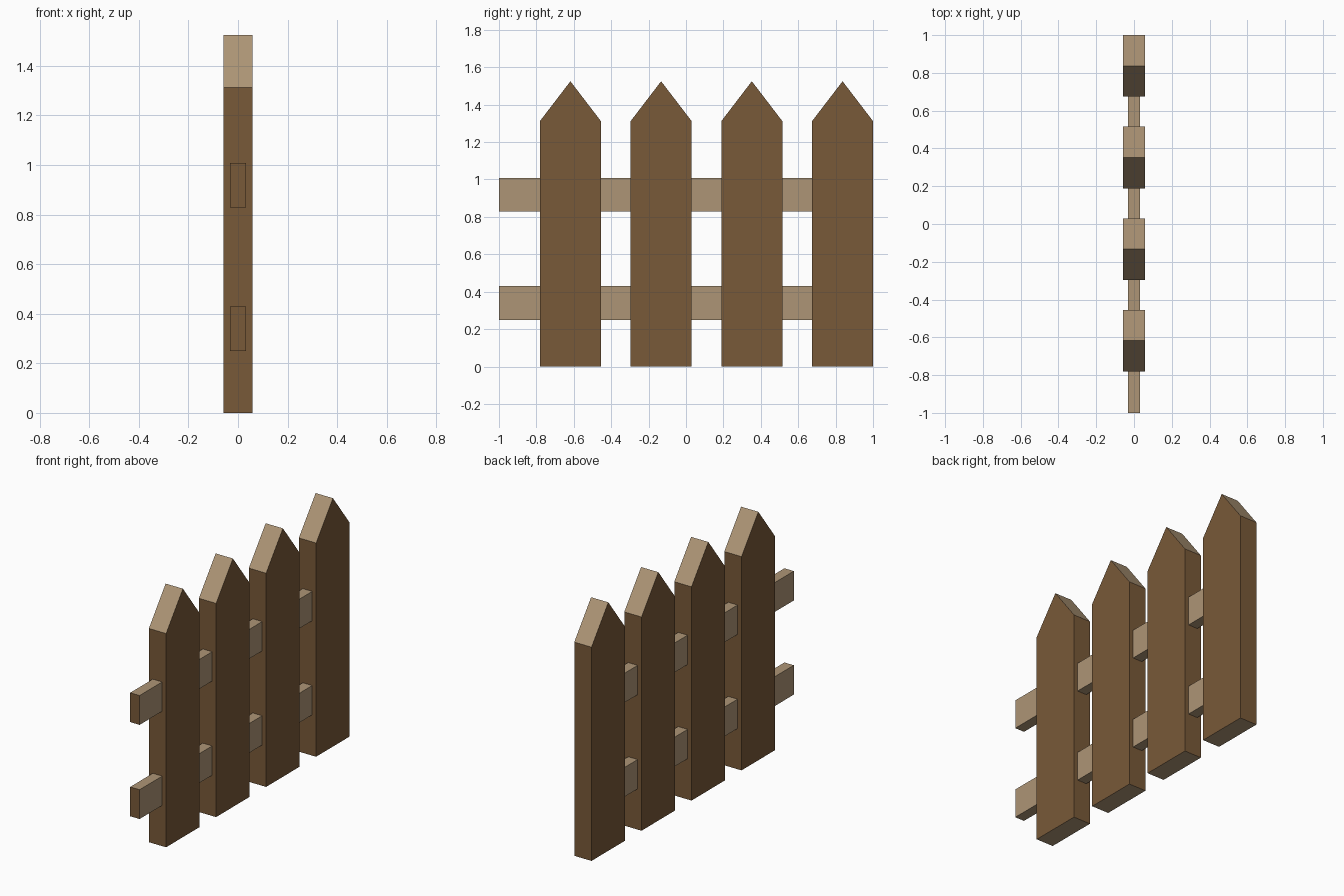
import bpy, bmesh

if "Cube" in bpy.data.objects:
    bpy.data.objects.remove(bpy.data.objects["Cube"])

PITCH, FIRST_Y = 0.485, -0.618
HALF_W, HALF_T = 0.163, 0.0585
SHOULDER, PEAK = 1.312, 1.525


def material(name, color):
    m = bpy.data.materials.new(name)
    m.diffuse_color = (*color, 1)
    m.use_nodes = True
    m.node_tree.nodes["Principled BSDF"].inputs["Base Color"].default_value = m.diffuse_color
    return m


bark = material("dark_wood", (0.19, 0.10, 0.04))
cut = material("cut_wood", (0.42, 0.30, 0.18))


def extrude_profile(name, profile, half_x, y, is_cut):
    """Extrude a (y, z) outline along x; is_cut picks the pale faces by normal."""
    bm = bmesh.new()
    face = bm.faces.new([bm.verts.new((-half_x, p, z)) for p, z in profile])
    ext = bmesh.ops.extrude_face_region(bm, geom=[face])
    verts = [v for v in ext["geom"] if isinstance(v, bmesh.types.BMVert)]
    bmesh.ops.translate(bm, verts=verts, vec=(2 * half_x, 0, 0))
    bmesh.ops.recalc_face_normals(bm, faces=bm.faces)
    for f in bm.faces:
        f.material_index = int(is_cut(f.normal))
    mesh = bpy.data.meshes.new(name)
    bm.to_mesh(mesh)
    bm.free()
    mesh.materials.append(bark)
    mesh.materials.append(cut)
    obj = bpy.data.objects.new(name, mesh)
    obj.location.y = y
    bpy.context.collection.objects.link(obj)
    return obj


# Pointed pickets: pale sawn tips and undersides, dark sides
picket = [(-HALF_W, 0), (HALF_W, 0), (HALF_W, SHOULDER), (0, PEAK), (-HALF_W, SHOULDER)]
for i in range(4):
    extrude_profile(f"picket_{i + 1}", picket, HALF_T, FIRST_Y + i * PITCH,
                    lambda n: abs(n.z) > 0.3)

# Horizontal rails: pale all round, dark ends, stopping inside the last picket
for name, z0, z1 in (("lower_rail", 0.25, 0.43), ("upper_rail", 0.828, 1.008)):
    extrude_profile(name, [(-1, z0), (0.70, z0), (0.70, z1), (-1, z1)], 0.032, 0,
                    lambda n: abs(n.y) < 0.5)
